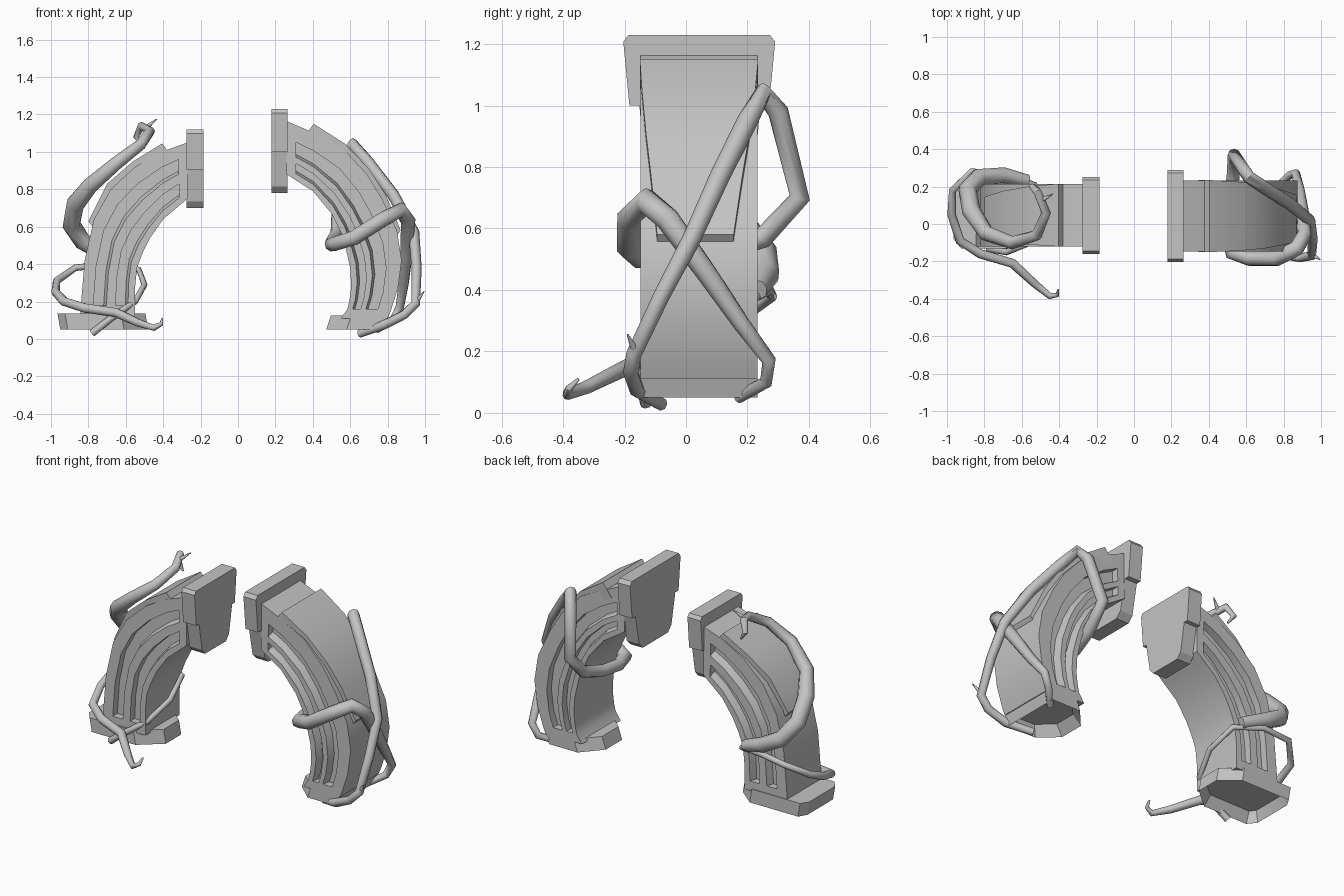
import bpy, bmesh
from mathutils import Vector

cube = bpy.data.objects.get("Cube")
if cube:
    bpy.data.objects.remove(cube, do_unlink=True)

stone = bpy.data.materials.new("grey_stone")
stone.use_nodes = True
stone.diffuse_color = (0.55, 0.55, 0.55, 1)
stone.node_tree.nodes["Principled BSDF"].inputs["Base Color"].default_value = (0.55, 0.55, 0.55, 1)


def add_object(name, mesh, angle=0.5):
    obj = bpy.data.objects.new(name, mesh)
    bpy.context.collection.objects.link(obj)
    mesh.materials.clear()
    mesh.materials.append(stone)
    bpy.ops.object.select_all(action='DESELECT')
    obj.select_set(True)
    bpy.context.view_layer.objects.active = obj
    bpy.ops.object.shade_smooth_by_angle(angle=angle)
    return obj


def finish(name, bm):
    bmesh.ops.remove_doubles(bm, verts=bm.verts, dist=0.0005)
    bmesh.ops.recalc_face_normals(bm, faces=bm.faces)
    mesh = bpy.data.meshes.new(name)
    bm.to_mesh(mesh)
    bm.free()
    return add_object(name, mesh)


def loft(name, rings):
    """Skin a row of equal closed rings and close both ends."""
    bm = bmesh.new()
    rows = [[bm.verts.new(p) for p in ring] for ring in rings]
    count = len(rows[0])
    for a, b in zip(rows, rows[1:]):
        for i in range(count):
            j = (i + 1) % count
            bm.faces.new((a[i], a[j], b[j], b[i]))
    bm.faces.new(rows[0])
    bm.faces.new(rows[-1])
    return finish(name, bm)


def prism(name, outline, offset, hollow=0.0):
    """Extrude an outline; optionally sink the first face inside a rim."""
    bm = bmesh.new()
    base = bm.faces.new([bm.verts.new(p) for p in outline])
    made = bmesh.ops.extrude_face_region(bm, geom=[base], use_keep_orig=True)["geom"]
    bmesh.ops.translate(bm, vec=offset, verts=[v for v in made if isinstance(v, bmesh.types.BMVert)])
    bmesh.ops.recalc_face_normals(bm, faces=bm.faces)
    if hollow:
        bmesh.ops.inset_region(bm, faces=[base], thickness=0.03)
        bmesh.ops.translate(bm, vec=Vector(offset) * hollow, verts=base.verts)
    return finish(name, bm)


def arch(name, stations, front, back, slots, depth=0.045, draft=0.05):
    """Curved arm: inner/outer edge pairs, with channels sunk in both sides."""
    pairs = [(Vector((a, b)), Vector((c, d))) for a, b, c, d in stations]
    start = tuple(p.lerp(q, 0.35) for p, q in zip(pairs[0], pairs[1]))
    # Doubled stations give the channels square ends
    rows = [(pairs[0], 0), (start, 0)]
    rows += [(p, depth) for p in [start] + pairs[1:-1]]
    rows += [(pairs[-2], 0), (pairs[-1], 0)]
    rings = []
    for (inner, outer), sink in rows:
        section = [(0, 0)]
        for low, high in slots:
            section += [(low, 0), (low + draft, sink), (high, sink), (high, 0)]
        section.append((1, 0))
        ring = []
        for side, y, step in ((section, front, 1), (section[::-1], back, -1)):
            for f, d in side:
                p = inner.lerp(outer, f)
                ring.append((p.x, y + step * d, p.y))
        rings.append(ring)
    return loft(name, rings)


def outer_plate(name, path, toward, front, back, taper):
    """Raised plate on the outside of an arm, narrowing downwards."""
    rings = []
    last = len(path) - 1
    for i, (x, z) in enumerate(path):
        inset = taper * (i / last) ** 1.5
        f, b = front + inset * 0.7, back - inset
        xi, zi = x + toward * 0.06, z - 0.08
        rings.append([(x, f, z), (x, b, z), (xi, b, zi), (xi, f, zi)])
    return loft(name, rings)


def end_cap(name, x, width, middle, half, bottom, height):
    """Shouldered keystone block closing the top of an arm."""
    half_profile = [(0.93, 1), (1, 0.95), (0.92, 0.49), (0.79, 0.49), (0.64, 0.08), (0.5, 0)]
    right = [(x, middle + half * w, bottom + height * h) for w, h in half_profile]
    left = [(x, middle - half * w, bottom + height * h) for w, h in half_profile[::-1]]
    return prism(name, right + left, (width, 0, 0))


def vine(name, points):
    """Tapered tube; each point holds x, y, z and radius."""
    curve = bpy.data.curves.new(name, 'CURVE')
    curve.dimensions = '3D'
    curve.bevel_depth = 1
    curve.bevel_resolution = 2
    curve.use_fill_caps = True
    spline = curve.splines.new('POLY')
    spline.points.add(len(points) - 1)
    for target, (x, y, z, r) in zip(spline.points, points):
        target.co = (x, y, z, 1)
        target.radius = r
    helper = bpy.data.objects.new(name + "_path", curve)
    bpy.context.collection.objects.link(helper)
    bpy.context.view_layer.update()
    graph = bpy.context.evaluated_depsgraph_get()
    mesh = bpy.data.meshes.new_from_object(helper.evaluated_get(graph))
    bpy.data.objects.remove(helper, do_unlink=True)
    mesh.name = name
    return add_object(name, mesh, 0.9)


# Arm on the -x side, standing in a hollow eight-sided base
arch("right_arm", [
    (-0.27, 0.75, -0.27, 1.05), (-0.40, 0.64, -0.41, 1.0), (-0.47, 0.54, -0.55, 0.92),
    (-0.51, 0.46, -0.68, 0.80), (-0.54, 0.38, -0.77, 0.64), (-0.55, 0.28, -0.82, 0.42),
    (-0.55, 0.18, -0.84, 0.18), (-0.55, 0.12, -0.845, 0.12)], -0.12, 0.215, [(0.13, 0.36), (0.53, 0.77)])
outer_plate("right_arm_plate", [(-0.405, 1.045), (-0.56, 0.95), (-0.70, 0.83), (-0.80, 0.63)],
            1, -0.12, 0.215, 0.07)
end_cap("right_arm_cap", -0.275, 0.09, 0.045, 0.205, 0.70, 0.42)
prism("right_arm_base", [(x, y, 0.05) for x, y in (
    (-0.95, -0.08), (-0.91, -0.13), (-0.61, -0.13), (-0.48, -0.02),
    (-0.48, 0.13), (-0.59, 0.22), (-0.92, 0.22), (-0.95, 0.17))], (-0.015, 0, 0.085), 0.8)

# Arm on the +x side, with a hollow foot that flares inward
arch("left_arm", [
    (0.26, 0.88, 0.26, 1.165), (0.40, 0.79, 0.41, 1.10), (0.50, 0.67, 0.56, 1.02),
    (0.55, 0.57, 0.69, 0.88), (0.57, 0.51, 0.77, 0.75), (0.60, 0.38, 0.85, 0.58),
    (0.605, 0.28, 0.875, 0.42), (0.595, 0.20, 0.855, 0.27), (0.585, 0.16, 0.82, 0.16),
    (0.55, 0.11, 0.80, 0.11)], -0.148, 0.232, [(0.12, 0.3), (0.42, 0.69)])
outer_plate("left_arm_plate", [(0.405, 1.15), (0.57, 1.045), (0.70, 0.91), (0.79, 0.77), (0.87, 0.58)],
            -1, -0.15, 0.235, 0.08)
end_cap("left_arm_cap", 0.18, 0.085, 0.043, 0.247, 0.78, 0.45)
prism("left_arm_foot", [(x, y, 0.05) for x, y in (
    (0.472, -0.05), (0.472, 0.11), (0.58, 0.232), (0.775, 0.232),
    (0.775, -0.148), (0.58, -0.148))], (0.025, 0, 0.075), 0.8)

# Vines around the -x arm
vine("right_upper_vine", [
    (-0.51, 0.19, 1.03, 0.006), (-0.545, 0.20, 1.08, 0.016), (-0.515, 0.17, 1.14, 0.022),
    (-0.47, 0.06, 1.11, 0.026), (-0.52, -0.06, 1.04, 0.03), (-0.65, -0.10, 0.94, 0.036),
    (-0.79, -0.05, 0.82, 0.043), (-0.87, 0.07, 0.72, 0.05), (-0.89, 0.18, 0.61, 0.05),
    (-0.83, 0.25, 0.52, 0.048), (-0.70, 0.26, 0.45, 0.045), (-0.57, 0.23, 0.40, 0.035)])
vine("right_lower_vine", [
    (-0.78, -0.13, 0.03, 0.02), (-0.68, -0.15, 0.11, 0.018), (-0.55, -0.10, 0.20, 0.016),
    (-0.50, 0.05, 0.29, 0.016), (-0.53, 0.21, 0.37, 0.016), (-0.70, 0.27, 0.40, 0.017),
    (-0.87, 0.28, 0.38, 0.018), (-0.97, 0.18, 0.31, 0.02), (-0.975, 0.05, 0.25, 0.023),
    (-0.93, -0.09, 0.20, 0.025), (-0.82, -0.16, 0.165, 0.026), (-0.65, -0.21, 0.14, 0.026),
    (-0.53, -0.32, 0.085, 0.022), (-0.45, -0.385, 0.06, 0.018), (-0.41, -0.38, 0.08, 0.012),
    (-0.405, -0.35, 0.11, 0.005)])

# One long vine around the +x arm, passing across its inner side
vine("left_vine", [
    (0.65, -0.08, 0.028, 0.022), (0.78, -0.16, 0.075, 0.025), (0.89, -0.18, 0.13, 0.025),
    (0.95, -0.17, 0.19, 0.025), (0.955, -0.08, 0.38, 0.027), (0.94, 0.02, 0.57, 0.03),
    (0.83, 0.11, 0.77, 0.033), (0.69, 0.20, 0.95, 0.034), (0.615, 0.25, 1.04, 0.034),
    (0.58, 0.30, 0.98, 0.034), (0.535, 0.37, 0.70, 0.034), (0.53, 0.25, 0.57, 0.035),
    (0.505, 0.10, 0.525, 0.036), (0.50, -0.05, 0.505, 0.037), (0.525, -0.155, 0.51, 0.04),
    (0.62, -0.185, 0.54, 0.042), (0.76, -0.185, 0.63, 0.042), (0.87, -0.13, 0.69, 0.042),
    (0.91, -0.06, 0.63, 0.04), (0.90, 0.07, 0.45, 0.034), (0.885, 0.18, 0.29, 0.028),
    (0.865, 0.27, 0.17, 0.024), (0.83, 0.26, 0.10, 0.022), (0.74, 0.17, 0.05, 0.02)])

# Small thorns
for label, root, tip in (("upper", (-0.49, 0.13, 1.13), (-0.435, 0.16, 1.175)),
                         ("lower", (0.955, -0.165, 0.20), (0.995, -0.19, 0.255))):
    vine(label + "_thorn", [(*root, 0.014), (*tip, 0.003)])
